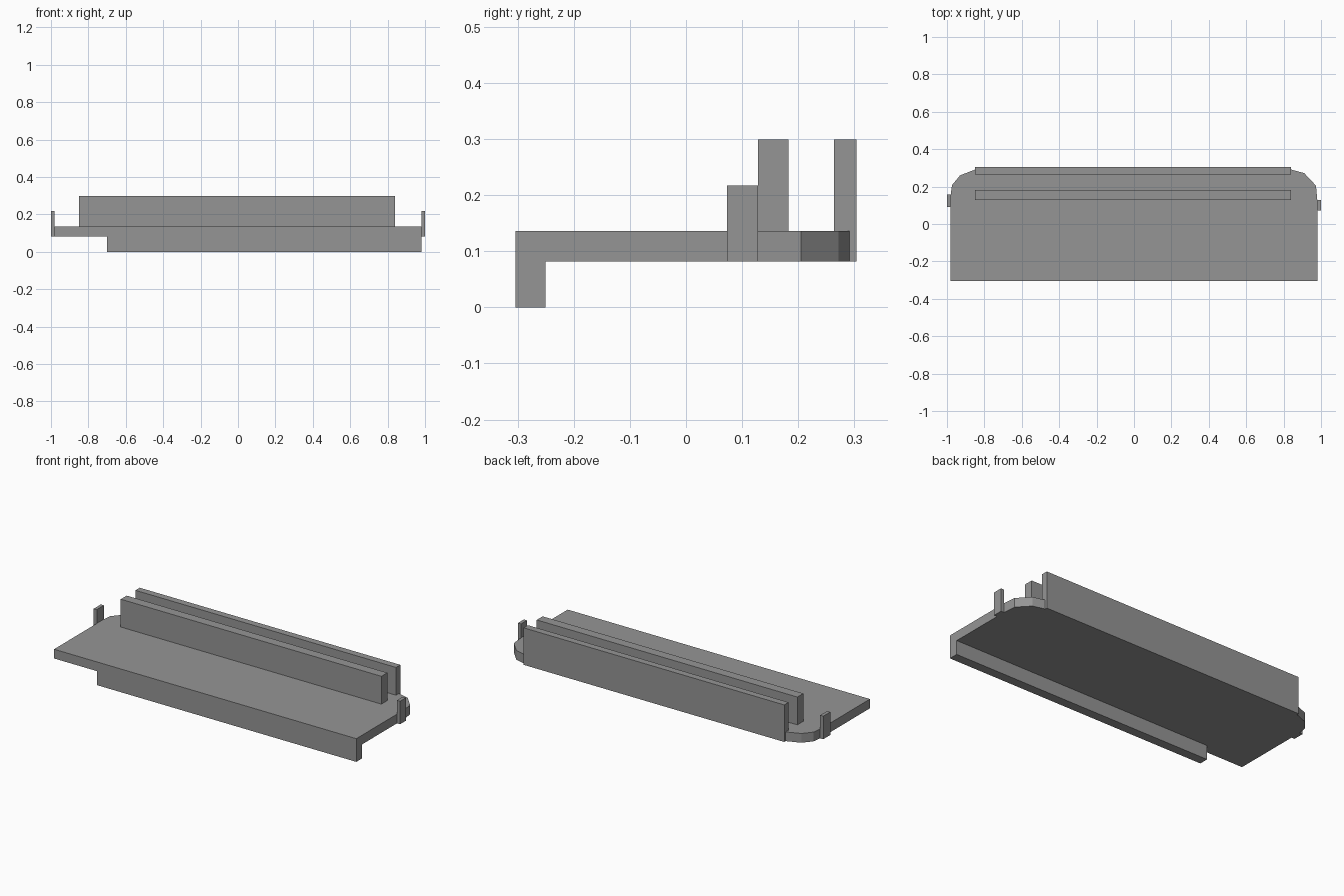
import bpy
import bmesh

if "Cube" in bpy.data.objects:
    bpy.data.objects.remove(bpy.data.objects["Cube"])

grey = bpy.data.materials.new("plain grey")
grey.diffuse_color = (0.30, 0.30, 0.30, 1)
grey.use_nodes = True
grey.node_tree.nodes["Principled BSDF"].inputs["Base Color"].default_value = grey.diffuse_color


def prism(name, outline, z0, z1):
    """Extrude a flat outline (counter-clockwise) from z0 up to z1."""
    bm = bmesh.new()
    base = bm.faces.new([bm.verts.new((x, y, z0)) for x, y in outline])
    top = bmesh.ops.extrude_face_region(bm, geom=[base], use_keep_orig=True)
    moved = [v for v in top["geom"] if isinstance(v, bmesh.types.BMVert)]
    bmesh.ops.translate(bm, verts=moved, vec=(0, 0, z1 - z0))
    bmesh.ops.recalc_face_normals(bm, faces=bm.faces)
    mesh = bpy.data.meshes.new(name)
    bm.to_mesh(mesh)
    bm.free()
    mesh.materials.append(grey)
    obj = bpy.data.objects.new(name, mesh)
    bpy.context.collection.objects.link(obj)
    return obj


def block(name, x0, x1, y0, y1, z0, z1):
    return prism(name, [(x0, y0), (x1, y0), (x1, y1), (x0, y1)], z0, z1)


BASE, DECK, TAB_TOP, TOP = 0.082, 0.136, 0.217, 0.299
FRONT, BACK, RAIL_Y = -0.304, 0.304, 0.264
LEFT, RIGHT = -0.85, 0.84

# Deck with faceted back corners, notched where the back wall stands
prism("deck", [
    (-0.98, FRONT), (0.98, FRONT), (0.98, 0.128), (0.973, 0.205),
    (0.91, 0.272), (RIGHT, 0.291), (RIGHT, RAIL_Y), (LEFT, RAIL_Y),
    (LEFT, 0.291), (-0.93, 0.26), (-0.973, 0.208), (-0.98, 0.157),
], BASE, DECK)

# Lip hanging below the front edge
block("front_lip", -0.70, 0.98, FRONT, -0.25, 0, BASE)

# Two long upright rails
block("middle_rail", LEFT, RIGHT, 0.128, 0.183, DECK, TOP)
block("back_wall", LEFT, RIGHT, RAIL_Y, BACK, BASE, TOP)

# Small upright tabs on the ends
block("right_tab", 0.98, 1.0, 0.073, 0.128, BASE, TAB_TOP)
block("left_tab", -1.0, -0.98, 0.092, 0.157, BASE, TAB_TOP)
